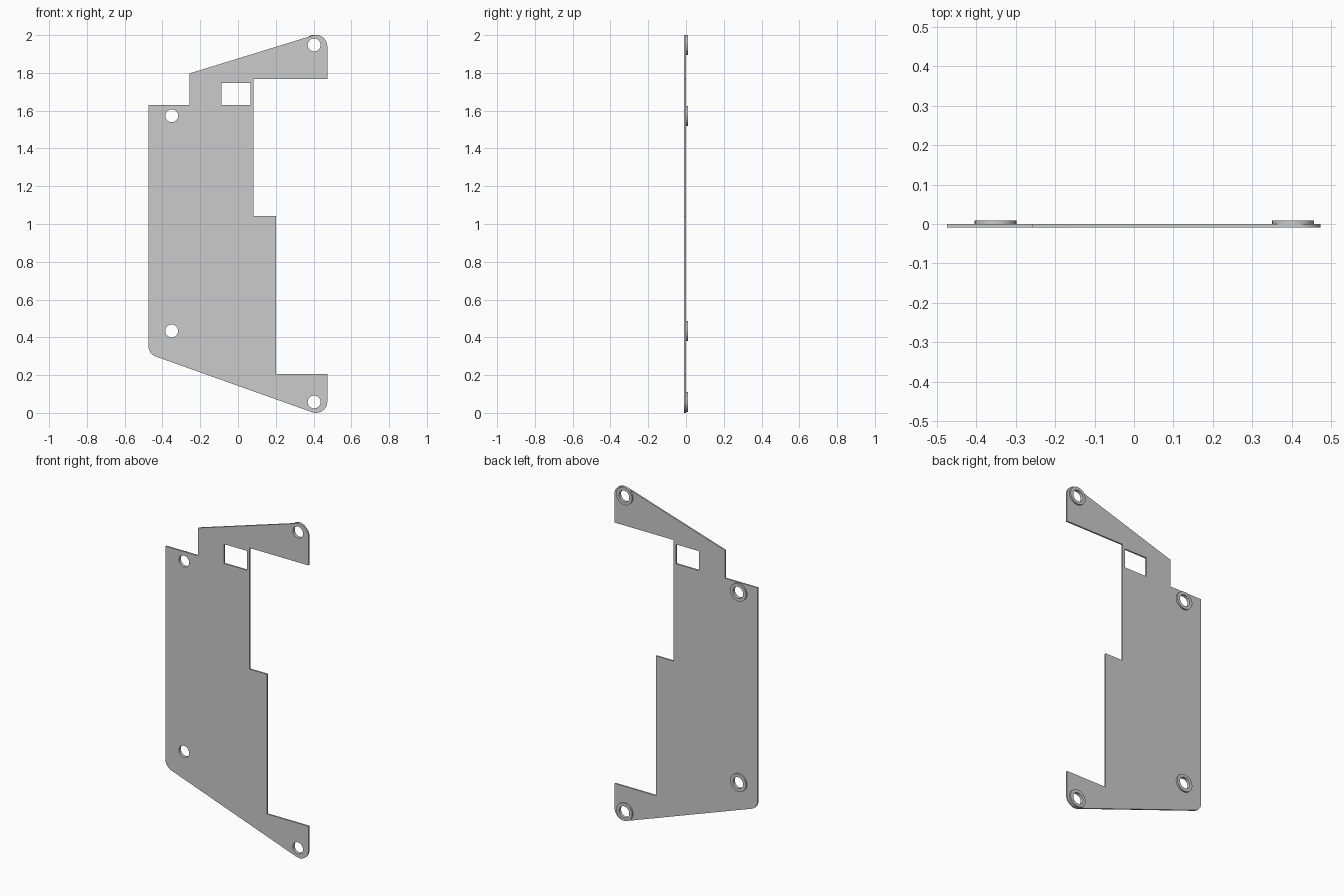
import bpy, bmesh, math
from mathutils import Vector

if "Cube" in bpy.data.objects:
    bpy.data.objects.remove(bpy.data.objects["Cube"])

BACK, FRONT, BOSS_TOP = 0.0, -0.0095, 0.0095


def circle(cx, cz, r, n=32):
    return [(cx + r * math.cos(2 * math.pi * i / n), cz + r * math.sin(2 * math.pi * i / n)) for i in range(n)]


def rounded(points, n=10):
    # Replace each corner given as (x, z, radius) by a tangent arc
    out = []
    for i, (x, z, r) in enumerate(points):
        p = Vector((x, z))
        if r == 0:
            out.append((x, z))
            continue
        a = (Vector(points[i - 1][:2]) - p).normalized()
        b = (Vector(points[(i + 1) % len(points)][:2]) - p).normalized()
        half = a.angle(b) / 2
        centre = p + (a + b).normalized() * r / math.sin(half)
        start = (p + a * r / math.tan(half) - centre).normalized()
        end = (p + b * r / math.tan(half) - centre).normalized()
        for k in range(n + 1):
            out.append(tuple(centre + r * start.slerp(end, k / n)))
    return out


def slab(name, loops, y0, y1):
    # Filled 2D curve (outer loop plus holes) extruded from y0 to y1
    curve = bpy.data.curves.new(name, 'CURVE')
    curve.dimensions = '2D'
    curve.fill_mode = 'BOTH'
    curve.extrude = (y1 - y0) / 2
    for loop in loops:
        s = curve.splines.new('POLY')
        s.points.add(len(loop) - 1)
        for pt, (x, z) in zip(s.points, loop):
            pt.co = (x, z, 0, 1)
        s.use_cyclic_u = True
    ob = bpy.data.objects.new(name, curve)
    bpy.context.collection.objects.link(ob)
    ob.location.y = (y0 + y1) / 2
    ob.rotation_euler.x = math.pi / 2
    bpy.ops.object.select_all(action='DESELECT')
    ob.select_set(True)
    bpy.context.view_layer.objects.active = ob
    bpy.ops.object.convert(target='MESH')
    ob = bpy.context.view_layer.objects.active
    bm = bmesh.new()
    bm.from_mesh(ob.data)
    bmesh.ops.remove_doubles(bm, verts=bm.verts, dist=1e-5)
    bmesh.ops.recalc_face_normals(bm, faces=bm.faces)
    bm.to_mesh(ob.data)
    bm.free()
    bpy.ops.object.shade_smooth_by_angle(angle=math.radians(30))
    return ob


# Plate outline: corners as (x, z, fillet radius)
outline = rounded([
    (-0.474, 1.63, 0), (-0.474, 0.312, 0.06), (0.473, -0.025, 0.06),
    (0.473, 0.207, 0), (0.2, 0.207, 0), (0.2, 1.043, 0), (0.082, 1.043, 0),
    (0.082, 1.768, 0), (0.473, 1.768, 0), (0.473, 2.022, 0.06),
    (-0.257, 1.797, 0), (-0.257, 1.63, 0)])
window = [(-0.087, 1.63), (0.065, 1.63), (0.065, 1.746), (-0.087, 1.746)]
holes = {"upper_left": (-0.351, 1.573), "lower_left": (-0.351, 0.434),
         "lower_right": (0.403, 0.058), "upper_right": (0.403, 1.948)}

slab("plate", [outline, window] + [circle(x, z, 0.034) for x, z in holes.values()], FRONT, BACK)

# Raised ring round each screw hole on the back
for name, (x, z) in holes.items():
    slab("boss_" + name, [circle(x, z, 0.053), circle(x, z, 0.034)], BACK, BOSS_TOP)
